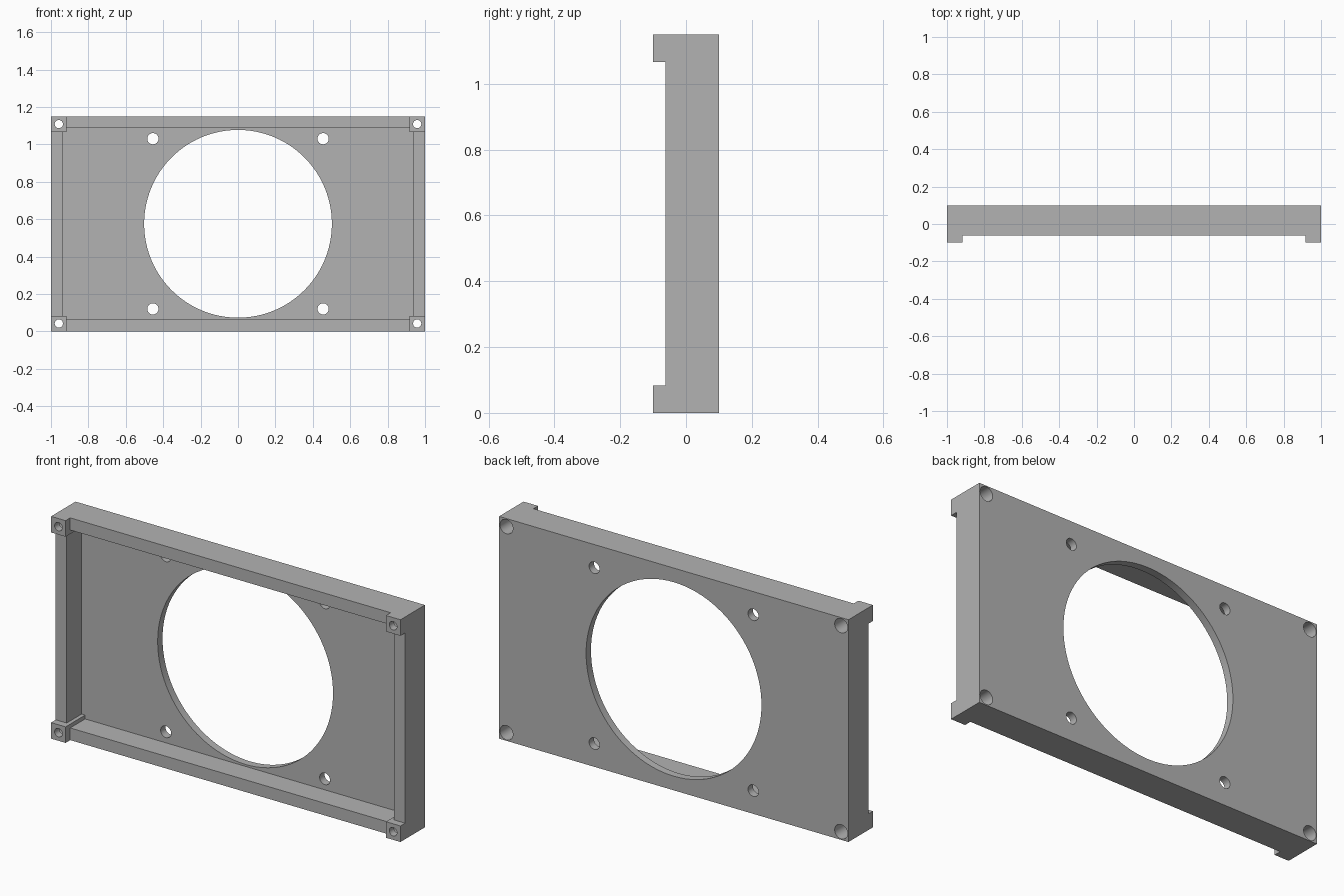
import bpy
import math

old = bpy.data.objects.get("Cube")
if old:
    bpy.data.objects.remove(old, do_unlink=True)

# Overall sizes
W, H, D = 1.0, 1.15, 0.10       # half width, height, half depth
WALL, BLOCK = 0.063, 0.083      # rail thickness, corner block size
RAIL_Y, PANEL_Y = -0.062, 0.06  # rail front, panel inner face
MID = H / 2

grey = bpy.data.materials.new("plain_grey")
grey.use_nodes = True
grey.diffuse_color = (0.45, 0.45, 0.45, 1)
grey.node_tree.nodes["Principled BSDF"].inputs["Base Color"].default_value = grey.diffuse_color


def box(name, half_x, y0, y1, half_z):
    bpy.ops.mesh.primitive_cube_add(size=1, location=(0, (y0 + y1) / 2, MID))
    ob = bpy.context.object
    ob.name = name
    ob.scale = (2 * half_x, y1 - y0, 2 * half_z)
    bpy.ops.object.transform_apply(location=True, rotation=True, scale=True)
    return ob


def rod(name, x, z, radius, y0, y1, sides=32):
    bpy.ops.mesh.primitive_cylinder_add(
        vertices=sides, radius=radius, depth=y1 - y0,
        location=(x, (y0 + y1) / 2, z), rotation=(math.pi / 2, 0, 0))
    ob = bpy.context.object
    ob.name = name
    return ob


tray = box("fan_mount_tray", W, -D, D, MID)
tray.data.materials.append(grey)

FRONT, BACK = -0.3, 0.3
cutters = [
    # Rails lowered between the corner blocks
    box("relief_across", W - BLOCK, FRONT, RAIL_Y, MID + 0.2),
    box("relief_upright", W + 0.2, FRONT, RAIL_Y, MID - BLOCK),
    # Cavity, leaving the corner blocks standing inside
    box("cavity_tall", W - BLOCK, FRONT, PANEL_Y, MID - WALL),
    box("cavity_wide", W - WALL, FRONT, PANEL_Y, MID - BLOCK),
    # Large airflow opening
    rod("fan_opening", 0, MID, 0.502, 0, BACK, 96),
]

# Fan screw holes, and counterbored screw holes through the corner blocks
for sx in (-1, 1):
    for sz in (-1, 1):
        cutters.append(rod("fan_screw_hole", sx * 0.455, MID + sz * 0.455, 0.03, 0, BACK))
        x, z = sx * 0.958, MID + sz * 0.533
        cutters.append(rod("corner_hole", x, z, 0.022, FRONT, BACK))
        cutters.append(rod("corner_counterbore", x, z, 0.037, RAIL_Y, BACK))

# Carve the tray and discard the cutters
for cutter in cutters:
    cutter.hide_render = True
    mod = tray.modifiers.new(cutter.name, "BOOLEAN")
    mod.operation = "DIFFERENCE"
    mod.solver = "EXACT"
    mod.object = cutter

bpy.ops.object.select_all(action="DESELECT")
tray.select_set(True)
bpy.context.view_layer.objects.active = tray
for mod in list(tray.modifiers):
    bpy.ops.object.modifier_apply(modifier=mod.name)
for cutter in cutters:
    bpy.data.objects.remove(cutter, do_unlink=True)

# Round hole walls shade smooth, edges stay sharp
bpy.ops.object.shade_smooth_by_angle(angle=math.radians(30))
